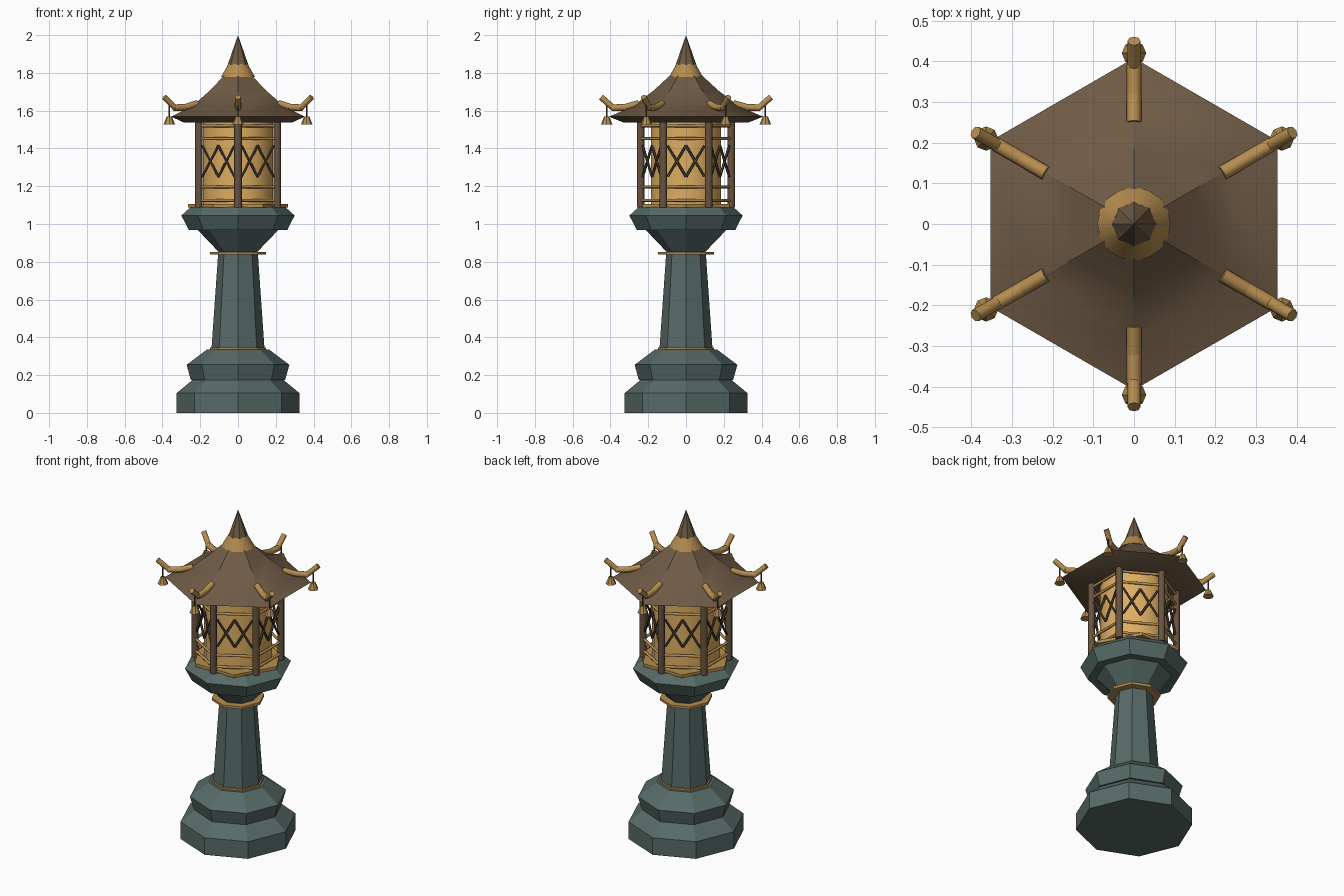
import bpy, bmesh, math
from mathutils import Vector, Matrix

cube = bpy.data.objects.get("Cube")
if cube:
    bpy.data.objects.remove(cube, do_unlink=True)


def material(name, r, g, b):
    m = bpy.data.materials.new(name)
    m.use_nodes = True
    m.diffuse_color = (r, g, b, 1)
    bsdf = next(n for n in m.node_tree.nodes if n.type == 'BSDF_PRINCIPLED')
    bsdf.inputs["Base Color"].default_value = (r, g, b, 1)
    return m


STONE = material("green stone", 0.095, 0.145, 0.135)
BRASS = material("aged brass", 0.47, 0.27, 0.08)
ROOF = material("brown roof", 0.16, 0.105, 0.06)
WOOD = material("post wood", 0.14, 0.088, 0.05)
DARK = material("dark wood", 0.085, 0.058, 0.035)
GLOW = material("warm paper", 0.72, 0.42, 0.12)


def finish(name, bm, mat, smooth=None):
    bmesh.ops.recalc_face_normals(bm, faces=bm.faces)
    mesh = bpy.data.meshes.new(name)
    bm.to_mesh(mesh)
    bm.free()
    mesh.materials.append(mat)
    ob = bpy.data.objects.new(name, mesh)
    bpy.context.collection.objects.link(ob)
    if smooth:
        bpy.ops.object.select_all(action='DESELECT')
        ob.select_set(True)
        bpy.context.view_layer.objects.active = ob
        bpy.ops.object.shade_smooth_by_angle(angle=math.radians(smooth))
    return ob


def turned(name, profile, sides, mat, start=0.0, smooth=None, centre=(0, 0)):
    """Closed solid from (radius, z) rings; zero radius makes a tip."""
    bm = bmesh.new()
    rings = []
    for r, z in profile:
        if r == 0:
            rings.append([bm.verts.new((*centre, z))])
            continue
        angles = [start + math.tau * i / sides for i in range(sides)]
        rings.append([bm.verts.new((centre[0] + r * math.cos(a),
                                    centre[1] + r * math.sin(a), z)) for a in angles])
    for low, high in zip(rings, rings[1:]):
        for i in range(sides):
            j = (i + 1) % sides
            if len(high) == 1:
                bm.faces.new((low[i], low[j], high[0]))
            else:
                bm.faces.new((low[i], low[j], high[j], high[i]))
    for ring in (rings[0], rings[-1]):
        if len(ring) > 1:
            bm.faces.new(ring)
    return finish(name, bm, mat, smooth)


def add_rod(bm, a, b, radius, sides=8):
    a, b = Vector(a), Vector(b)
    turn = (b - a).to_track_quat('Z', 'Y').to_matrix().to_4x4()
    bmesh.ops.create_cone(bm, cap_ends=True, segments=sides, radius1=radius, radius2=radius,
                          depth=(b - a).length,
                          matrix=Matrix.Translation((a + b) / 2) @ turn)


def rods(name, points, radius, mat, sides=8):
    bm = bmesh.new()
    for a, b in zip(points, points[1:]):
        add_rod(bm, a, b, radius, sides)
    return finish(name, bm, mat, 50)


# Stone pedestal
turned("base_step", [(0.325, 0), (0.325, 0.105), (0.24, 0.175)], 8, STONE)
turned("upper_step", [(0.25, 0.175), (0.272, 0.255), (0.165, 0.335)], 8, STONE)
turned("column", [(0.141, 0.33), (0.104, 0.86)], 8, STONE)
turned("lower_band", [(0.148, 0.33), (0.148, 0.346)], 8, BRASS)
turned("upper_band", [(0.148, 0.838), (0.148, 0.853)], 8, BRASS)
turned("capital", [(0.1, 0.85), (0.215, 0.97)], 8, STONE)
turned("platform", [(0.26, 0.967), (0.3, 1.045), (0.25, 1.09)], 8, STONE)

# Lantern chamber
turned("deck", [(0.265, 1.087), (0.265, 1.105)], 6, BRASS)
turned("lantern_core", [(0.19, 1.1), (0.19, 1.54)], 16, GLOW, math.pi / 16, smooth=40)

# Roof, collar and spire
turned("roof", [(0.33, 1.537), (0.408, 1.568), (0.283, 1.622), (0.17, 1.708), (0.07, 1.8)],
       6, ROOF, math.pi / 6, smooth=35)
turned("collar", [(0.09, 1.778), (0.05, 1.848)], 16, BRASS, smooth=40)
turned("spire", [(0.055, 1.842), (0, 2.0)], 8, ROOF)

# Parts repeated at the six corners and six walls
APOTHEM = 0.24 * math.cos(math.pi / 6)
for i in range(6):
    corner = math.pi / 6 + i * math.pi / 3
    out = Vector((math.cos(corner), math.sin(corner), 0))

    def at(r, z):
        return out * r + Vector((0, 0, z))

    rods(f"post_{i + 1}", [at(0.24, 1.088), at(0.24, 1.55)], 0.02, WOOD)
    rods(f"roof_arm_{i + 1}", [at(0.25, 1.638), at(0.32, 1.618), at(0.392, 1.615)], 0.018, BRASS)
    rods(f"arm_tip_{i + 1}", [at(0.38, 1.61), at(0.45, 1.672)], 0.016, BRASS)
    rods(f"bell_cord_{i + 1}", [at(0.42, 1.56), at(0.42, 1.64)], 0.004, DARK, 6)
    spot = at(0.42, 0)
    turned(f"bell_{i + 1}", [(0.03, 1.528), (0.026, 1.538), (0.014, 1.568)], 8, BRASS,
           centre=(spot.x, spot.y))

    wall = i * math.pi / 3
    normal = Vector((math.cos(wall), math.sin(wall), 0))
    side = Vector((-normal.y, normal.x, 0))

    def on_wall(s, z, depth=APOTHEM):
        return normal * depth + side * s + Vector((0, 0, z))

    # Horizontal rails
    bm = bmesh.new()
    for z in (1.125, 1.197, 1.452, 1.52):
        add_rod(bm, on_wall(-0.115, z), on_wall(0.115, z), 0.008)
    finish(f"rails_{i + 1}", bm, BRASS, 50)

    # Crossed lattice
    bm = bmesh.new()
    for low, high in ((1.25, 1.415), (1.415, 1.25)):
        for s in (-0.098, 0.098):
            add_rod(bm, on_wall(0, low), on_wall(s, high), 0.007, 6)
    finish(f"lattice_{i + 1}", bm, DARK, 50)
